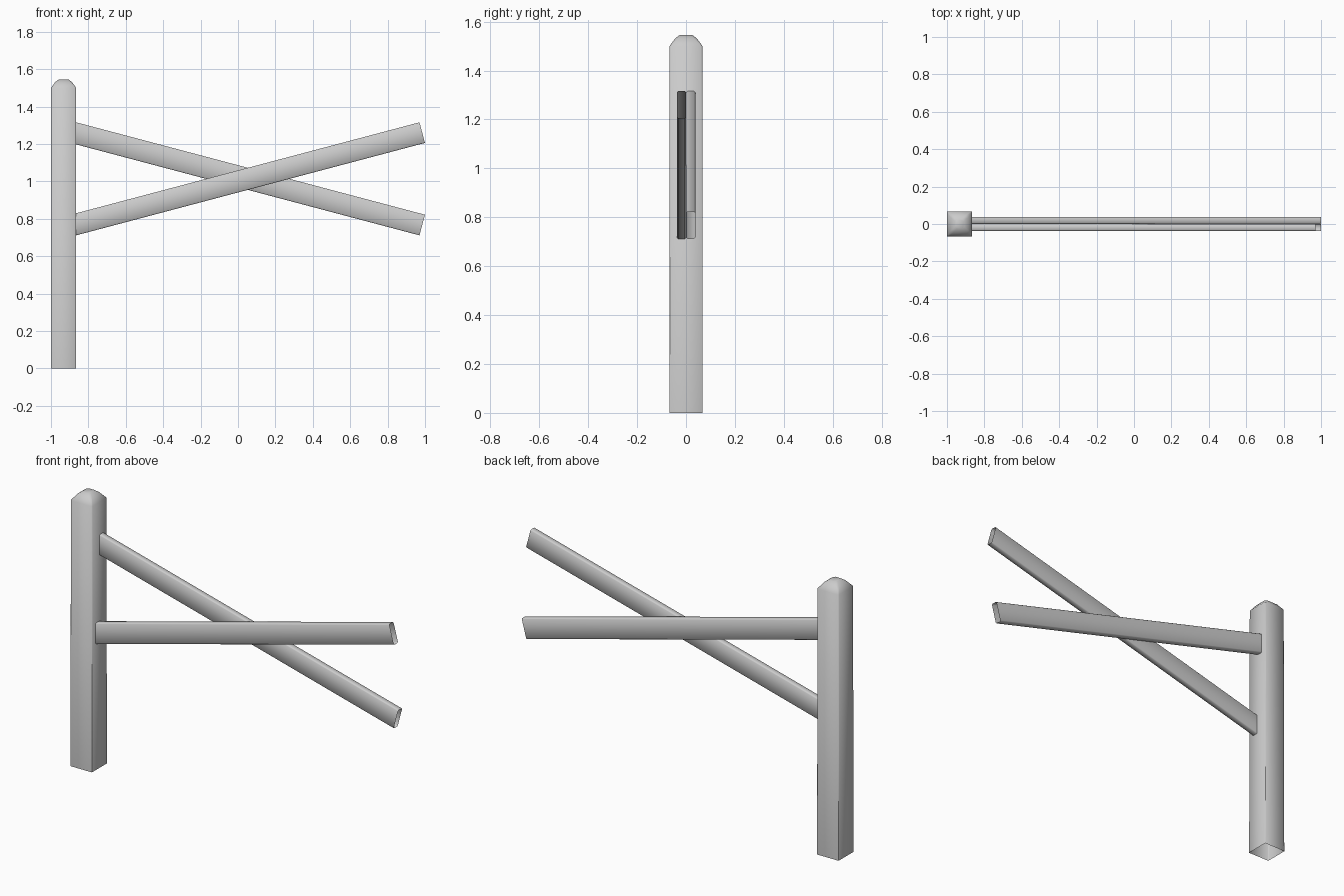
import bpy
import bmesh
import math
from mathutils import Matrix, Vector

if "Cube" in bpy.data.objects:
    bpy.data.objects.remove(bpy.data.objects["Cube"])


def ring(bm, hx, hy, cut, z):
    # rectangle with clipped corners, counter-clockwise
    pts = [(hx, -hy + cut), (hx, hy - cut), (hx - cut, hy), (-hx + cut, hy),
           (-hx, hy - cut), (-hx, -hy + cut), (-hx + cut, -hy), (hx - cut, -hy)]
    return [bm.verts.new((x, y, z)) for x, y in pts]


def loft(name, levels, matrix, cap_top=False):
    # open tube through a stack of rings, smooth shaded
    bm = bmesh.new()
    rings = [ring(bm, *lv) for lv in levels]
    for a, b in zip(rings, rings[1:]):
        for i in range(8):
            j = (i + 1) % 8
            bm.faces.new((a[i], a[j], b[j], b[i]))
    if cap_top:
        bm.faces.new(rings[-1])
    for f in bm.faces:
        f.smooth = True
    mesh = bpy.data.meshes.new(name)
    bm.to_mesh(mesh)
    bm.free()
    obj = bpy.data.objects.new(name, mesh)
    obj.matrix_world = matrix
    bpy.context.collection.objects.link(obj)
    return obj


# post: square shaft, open below, rounded tip
H = 0.0675
loft("post", [(H, H, 0.001, 0), (H, H, 0.006, 1.5),
              (0.045, 0.045, 0.012, 1.531), (0.025, 0.025, 0.010, 1.546)],
     Matrix.Translation((-0.9325, 0, 0)), cap_top=True)

# crossed rails: open-ended boards running from the post face
for name, y, z0, z1 in (("front_rail", -0.0185, 0.767, 1.261),
                        ("back_rail", 0.0195, 1.261, 0.767)):
    start, end = Vector((-0.88, y, z0)), Vector((0.985, y, z1))
    d = end - start
    rot = Matrix.Rotation(math.atan2(d.x, d.z), 4, 'Y')
    loft(name, [(0.057, 0.0185, 0.005, 0), (0.057, 0.0185, 0.005, d.length)],
         Matrix.Translation(start) @ rot)
